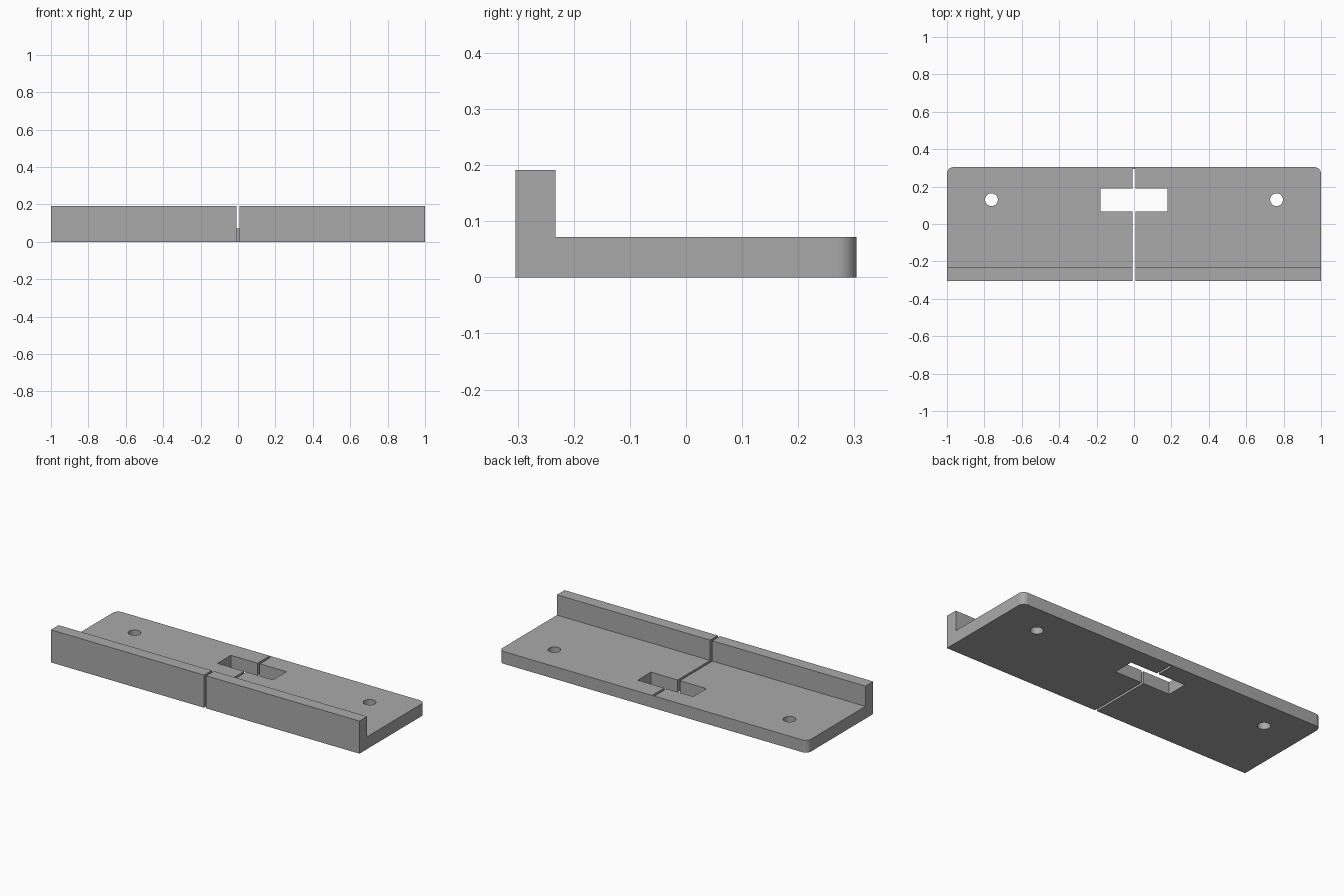
import bpy
import bmesh
from mathutils import Matrix

cube = bpy.data.objects.get("Cube")
if cube:
    bpy.data.objects.remove(cube, do_unlink=True)

HALF_X, HALF_Y = 1.0, 0.304      # half length and half depth
BASE_Z, LIP_Z = 0.072, 0.191     # plate thickness and lip height
LIP_Y = -0.233                   # inner face of the lip
CORNER = 0.035

grey = bpy.data.materials.new("plain grey")
grey.use_nodes = True
colour = (0.4, 0.4, 0.4, 1)
grey.diffuse_color = colour
grey.node_tree.nodes["Principled BSDF"].inputs["Base Color"].default_value = colour


def add_object(name, bm):
    bmesh.ops.recalc_face_normals(bm, faces=bm.faces)
    mesh = bpy.data.meshes.new(name)
    bm.to_mesh(mesh)
    bm.free()
    mesh.materials.append(grey)
    obj = bpy.data.objects.new(name, mesh)
    bpy.context.collection.objects.link(obj)
    return obj


def cut(target, bm, name):
    cutter = add_object(name, bm)
    cutter.hide_render = True
    mod = target.modifiers.new(name, "BOOLEAN")
    mod.operation, mod.solver, mod.object = "DIFFERENCE", "EXACT", cutter
    bpy.context.view_layer.objects.active = target
    bpy.ops.object.modifier_apply(modifier=name)
    bpy.data.objects.remove(cutter, do_unlink=True)


def box(x0, x1, y0, y1, z0=-0.1, z1=0.3):
    bm = bmesh.new()
    place = Matrix.Translation(((x0 + x1) / 2, (y0 + y1) / 2, (z0 + z1) / 2))
    size = Matrix.Diagonal((x1 - x0, y1 - y0, z1 - z0, 1))
    bmesh.ops.create_cube(bm, size=1, matrix=place @ size)
    return bm


# L-shaped bracket: profile extruded along x, rear corners rounded
bm = bmesh.new()
profile = [(-HALF_Y, 0), (HALF_Y, 0), (HALF_Y, BASE_Z),
           (LIP_Y, BASE_Z), (LIP_Y, LIP_Z), (-HALF_Y, LIP_Z)]
end = bm.faces.new([bm.verts.new((-HALF_X, y, z)) for y, z in profile])
side = bmesh.ops.extrude_face_region(bm, geom=[end])["geom"]
bmesh.ops.translate(bm, vec=(2 * HALF_X, 0, 0),
                    verts=[v for v in side if isinstance(v, bmesh.types.BMVert)])
rear = [e for e in bm.edges
        if all(v.co.y > HALF_Y - 0.001 for v in e.verts)
        and abs(e.verts[0].co.z - e.verts[1].co.z) > 0.01]
bmesh.ops.bevel(bm, geom=rear, offset=CORNER, segments=10, profile=0.5,
                affect="EDGES")
bracket = add_object("lipped_bracket", bm)

# Rectangular window and thin centre slot, open at the front
cut(bracket, box(-0.18, 0.18, 0.067, 0.191), "window_cutter")
cut(bracket, box(-0.007, 0.007, -0.4, 0.294), "slot_cutter")

# Two round screw holes
for x in (-0.762, 0.762):
    bm = bmesh.new()
    bmesh.ops.create_cone(bm, cap_ends=True, segments=40, radius1=0.034,
                          radius2=0.034, depth=0.4,
                          matrix=Matrix.Translation((x, 0.13, 0)))
    cut(bracket, bm, "hole_cutter")

# Smooth curved walls, sharp edges kept
bpy.ops.object.select_all(action="DESELECT")
bracket.select_set(True)
bpy.context.view_layer.objects.active = bracket
bpy.ops.object.shade_smooth_by_angle(angle=0.6)
